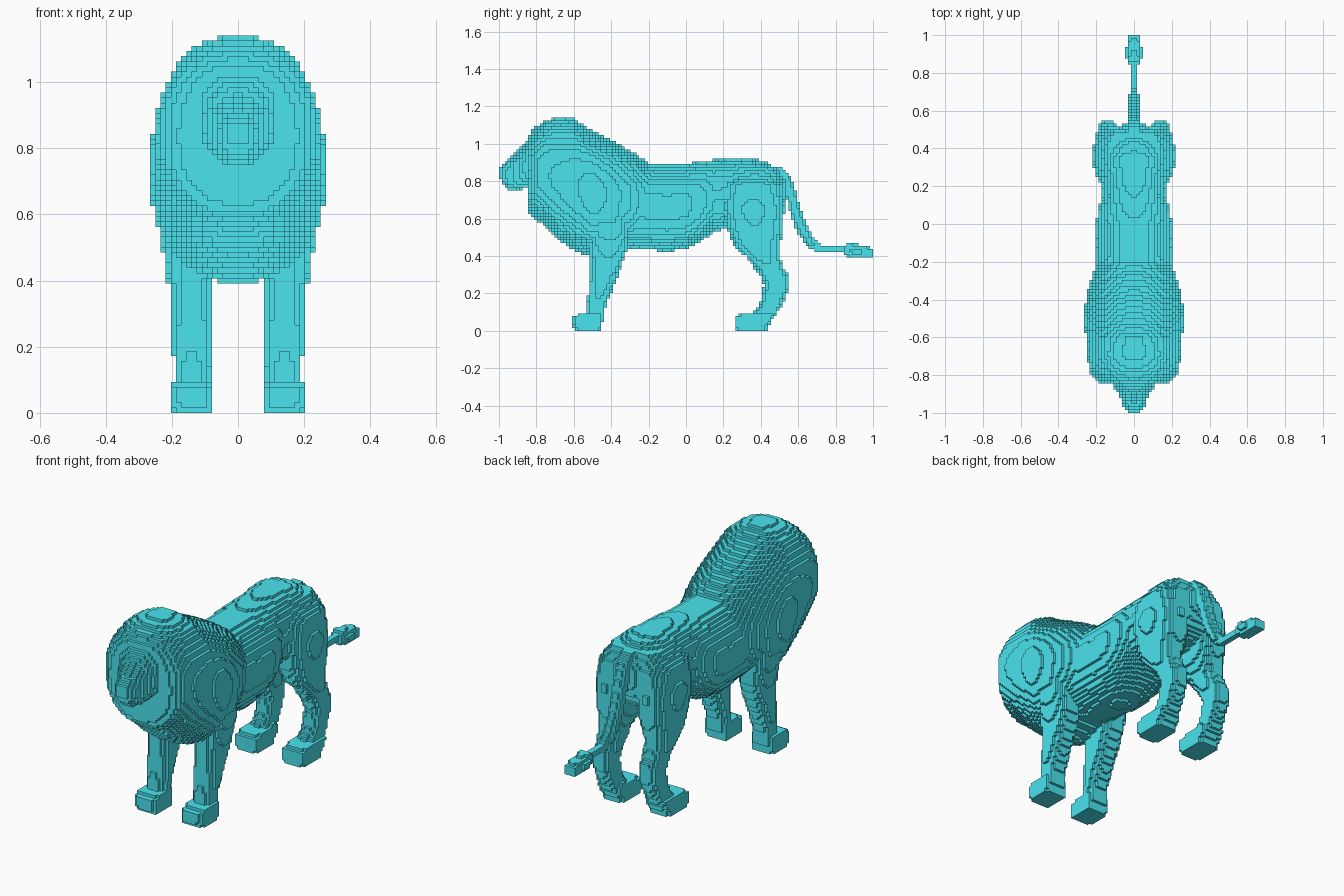
import bpy, bmesh, math

H = 2 / 128          # voxel size
owner = {}           # voxel -> part name


def lerp_row(rows, t):
    """Interpolate a station table at position t."""
    for a, b in zip(rows, rows[1:]):
        if a[0] <= t <= b[0]:
            k = (t - a[0]) / (b[0] - a[0])
            return [p + (q - p) * k for p, q in zip(a[1:], b[1:])]


def cells(lo, hi):
    return range(math.floor(lo / H), math.ceil(hi / H))


def fill(name, axis, rows, power=2.0, mirror=False):
    """Voxelise a loft. Station: position, low, high, x low, x high."""
    for s in cells(rows[0][0], rows[-1][0]):
        row = lerp_row(rows, (s + 0.5) * H)
        if row is None:
            continue
        lo, hi, xlo, xhi = row
        c, r = (lo + hi) / 2, max((hi - lo) / 2, 0.001)
        cx, rx = (xlo + xhi) / 2, max((xhi - xlo) / 2, 0.001)
        for u in cells(lo, hi):
            du = abs((u + 0.5) * H - c) / r
            for i in cells(xlo, xhi):
                dx = abs((i + 0.5) * H - cx) / rx
                if du ** power + dx ** power <= 1:
                    for n in ((i, -1 - i) if mirror else (i,)):
                        v = (n, s, u) if axis == 'y' else (n, u, s)
                        owner.setdefault(v, name)


def sym(rows):
    """Stations with one half width, centred on x = 0."""
    return [(t, lo, hi, -r, r) for t, lo, hi, r in rows]


# head and muzzle
fill("head", 'y', sym([
    (-1.0, .82, .87, .025), (-.975, .78, .89, .05), (-.94, .75, .92, .065),
    (-.90, .75, .96, .085), (-.865, .76, 1.0, .105), (-.83, .76, 1.05, .13),
    (-.76, .72, 1.08, .15)]), 2.4)

# mane
fill("mane", 'y', sym([
    (-.845, .66, 1.04, .15), (-.83, .61, 1.06, .20), (-.80, .59, 1.095, .23),
    (-.75, .56, 1.125, .24), (-.70, .50, 1.14, .245), (-.60, .43, 1.135, .255),
    (-.50, .39, 1.07, .268), (-.40, .42, 1.02, .255), (-.30, .45, .965, .23),
    (-.20, .52, .90, .19)]), 2.3)

# body
fill("body", 'y', sym([
    (-.50, .45, .95, .20), (-.30, .44, .90, .20), (-.10, .425, .895, .20),
    (0, .44, .895, .20), (.08, .48, .905, .19), (.15, .53, .915, .165),
    (.25, .55, .925, .165), (.35, .55, .925, .18), (.43, .56, .90, .16),
    (.49, .60, .86, .12), (.525, .68, .82, .06)]), 2.3)

# front legs with shoulders
fill("front_legs", 'z', [
    (.085, -.53, -.44, .085, .195), (.16, -.525, -.42, .085, .195),
    (.30, -.515, -.36, .08, .20), (.43, -.51, -.315, .075, .215),
    (.55, -.51, -.31, .07, .24), (.70, -.50, -.33, .07, .255),
    (.80, -.46, -.36, .10, .24)], 2.8, True)
fill("front_paws", 'z', [
    (0, -.595, -.45, .08, .20), (.03, -.605, -.45, .075, .205),
    (.07, -.605, -.44, .075, .205), (.09, -.58, -.44, .085, .20)], 5, True)

# hind legs with thighs
fill("hind_legs", 'z', [
    (.06, .33, .47, .08, .20), (.10, .365, .49, .085, .195),
    (.13, .39, .51, .09, .19), (.20, .41, .54, .09, .19),
    (.25, .415, .555, .09, .19), (.30, .395, .545, .085, .19),
    (.35, .355, .515, .08, .195), (.40, .32, .50, .08, .20),
    (.45, .26, .50, .06, .205), (.54, .22, .52, .04, .21),
    (.65, .20, .525, .03, .215), (.78, .20, .515, .02, .205),
    (.87, .26, .48, .01, .14)], 2.5, True)
fill("hind_paws", 'z', [
    (0, .27, .43, .08, .20), (.03, .26, .44, .075, .205),
    (.07, .26, .47, .075, .205), (.09, .29, .48, .085, .20)], 5, True)

# tail: drop from the rump, then the level part
fill("tail", 'z', sym([
    (.43, .66, .75, .022), (.47, .635, .70, .025), (.52, .60, .67, .026),
    (.60, .565, .63, .027), (.70, .54, .60, .028), (.78, .51, .575, .03),
    (.83, .48, .555, .035), (.87, .45, .51, .04)]), 2.6)
fill("tail", 'y', sym([
    (.66, .435, .48, .022), (.72, .42, .46, .022), (.88, .415, .45, .022)]), 4)
fill("tail_tuft", 'y', sym([
    (.845, .41, .455, .025), (.87, .395, .465, .04), (.93, .39, .46, .04),
    (1.0, .39, .44, .032)]), 3)

# outer faces of each part as flat cubes
mat = bpy.data.materials.new("cyan")
mat.diffuse_color = (0.07, 0.77, 0.86, 1)
SIDES = {
    (1, 0, 0): [(1, 0, 0), (1, 1, 0), (1, 1, 1), (1, 0, 1)],
    (-1, 0, 0): [(0, 0, 0), (0, 0, 1), (0, 1, 1), (0, 1, 0)],
    (0, 1, 0): [(0, 1, 0), (0, 1, 1), (1, 1, 1), (1, 1, 0)],
    (0, -1, 0): [(0, 0, 0), (1, 0, 0), (1, 0, 1), (0, 0, 1)],
    (0, 0, 1): [(0, 0, 1), (1, 0, 1), (1, 1, 1), (0, 1, 1)],
    (0, 0, -1): [(0, 0, 0), (0, 1, 0), (1, 1, 0), (1, 0, 0)],
}
for name in sorted(set(owner.values())):
    bm, verts = bmesh.new(), {}
    for (x, y, z), part in owner.items():
        if part != name:
            continue
        for (dx, dy, dz), corners in SIDES.items():
            if (x + dx, y + dy, z + dz) in owner:
                continue
            quad = []
            for a, b, c in corners:
                key = (x + a, y + b, z + c)
                if key not in verts:
                    verts[key] = bm.verts.new([k * H for k in key])
                quad.append(verts[key])
            bm.faces.new(quad)
    mesh = bpy.data.meshes.new(name)
    bm.to_mesh(mesh)
    bm.free()
    mesh.materials.append(mat)
    bpy.context.collection.objects.link(bpy.data.objects.new(name, mesh))
